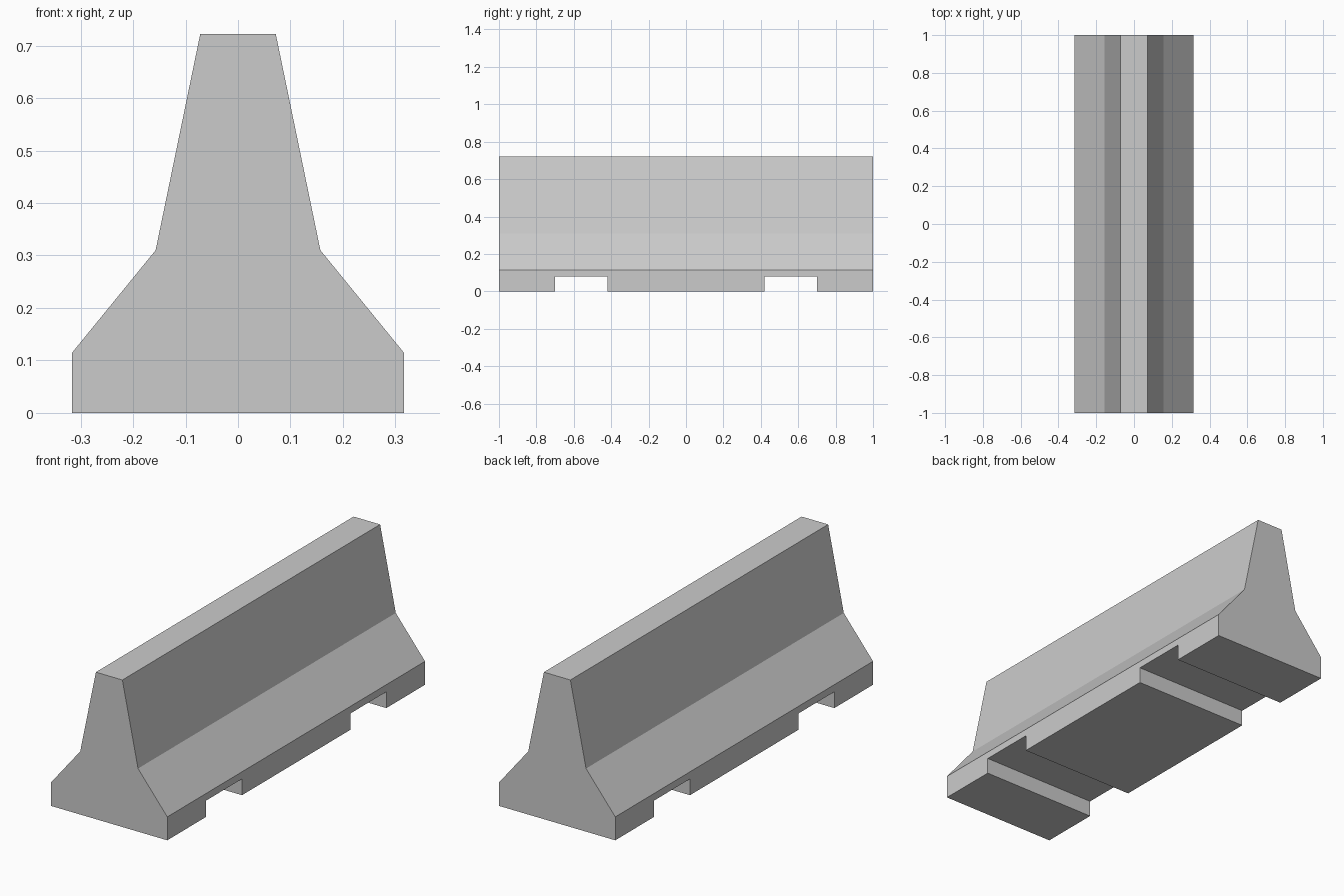
import bpy
import bmesh

if "Cube" in bpy.data.objects:
    bpy.data.objects.remove(bpy.data.objects["Cube"])

HALF_PROFILE = [(0.316, 0.0), (0.316, 0.115), (0.157, 0.31), (0.072, 0.722)]


def mesh_object(name, bm):
    bmesh.ops.recalc_face_normals(bm, faces=bm.faces)
    mesh = bpy.data.meshes.new(name)
    bm.to_mesh(mesh)
    bm.free()
    obj = bpy.data.objects.new(name, mesh)
    bpy.context.collection.objects.link(obj)
    return obj


# Barrier body: mirrored cross-section extruded along y
bm = bmesh.new()
outline = HALF_PROFILE + [(-x, z) for x, z in reversed(HALF_PROFILE)]
face = bm.faces.new([bm.verts.new((x, -1, z)) for x, z in outline])
ext = bmesh.ops.extrude_face_region(bm, geom=[face])
verts = [g for g in ext["geom"] if isinstance(g, bmesh.types.BMVert)]
bmesh.ops.translate(bm, verts=verts, vec=(0, 2, 0))
barrier = mesh_object("barrier", bm)

# Lifting slots: two channels cut across the underside
bm = bmesh.new()
for side in (-1, 1):
    cube = bmesh.ops.create_cube(bm, size=1)["verts"]
    bmesh.ops.scale(bm, verts=cube, vec=(1, 0.28, 0.16))
    bmesh.ops.translate(bm, verts=cube, vec=(0, side * 0.56, 0))
cutter = mesh_object("slot_cutter", bm)
cutter.hide_render = True

mod = barrier.modifiers.new("slots", 'BOOLEAN')
mod.operation = 'DIFFERENCE'
mod.solver = 'EXACT'
mod.object = cutter
bpy.context.view_layer.objects.active = barrier
bpy.ops.object.modifier_apply(modifier=mod.name)
bpy.data.objects.remove(cutter)
